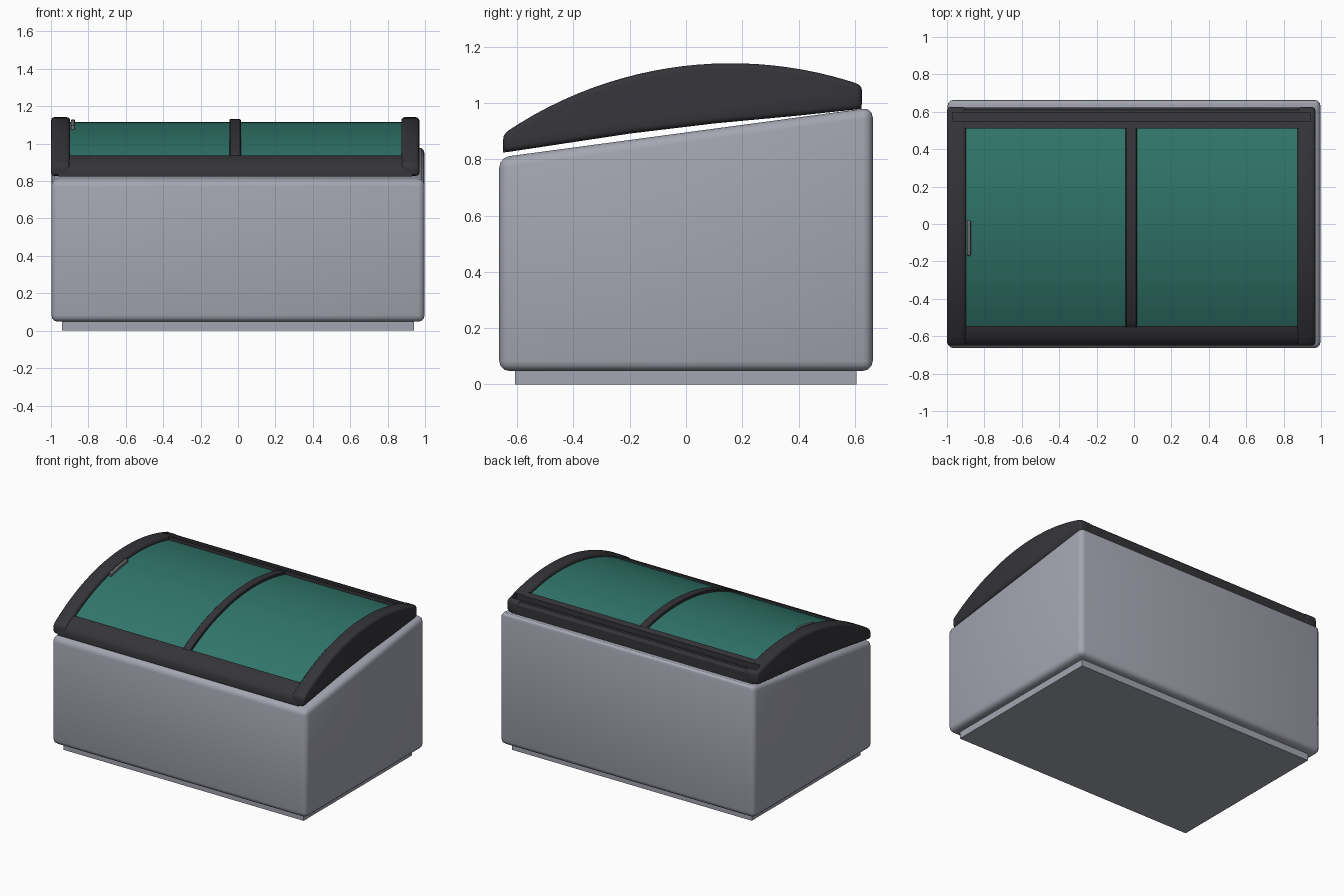
import bpy, bmesh, math

if "Cube" in bpy.data.objects:
    bpy.data.objects.remove(bpy.data.objects["Cube"])

R, CY, TOP = 1.43, 0.16, 1.142


def material(name, rgb):
    m = bpy.data.materials.new(name)
    m.diffuse_color = (*rgb, 1)
    m.use_nodes = True
    m.node_tree.nodes["Principled BSDF"].inputs["Base Color"].default_value = m.diffuse_color
    return m


GREY = material("cabinet grey", (0.37, 0.38, 0.44))
DARK = material("frame charcoal", (0.035, 0.035, 0.041))
GLASS = material("green glass", (0.03, 0.18, 0.145))
METAL = material("handle grey", (0.16, 0.16, 0.17))


def arc(y0, y1, inset, n=24):
    """Points on the curved lid line, lowered by inset."""
    r = R - inset
    ys = [y0 + (y1 - y0) * i / n for i in range(n + 1)]
    return [(y, TOP - R + math.sqrt(r * r - (y - CY) ** 2)) for y in ys]


def extrude(name, profile, x0, x1, mat, bevel=0, seg=3, cutter=None):
    """Extrude a (y, z) profile along x, then round and cut it."""
    bm = bmesh.new()
    a = [bm.verts.new((x0, y, z)) for y, z in profile]
    b = [bm.verts.new((x1, y, z)) for y, z in profile]
    n = len(a)
    bm.faces.new(a)
    bm.faces.new(b[::-1])
    for i in range(n):
        j = (i + 1) % n
        bm.faces.new((a[j], a[i], b[i], b[j]))
    bmesh.ops.recalc_face_normals(bm, faces=bm.faces)
    me = bpy.data.meshes.new(name)
    bm.to_mesh(me)
    bm.free()
    me.materials.append(mat)
    ob = bpy.data.objects.new(name, me)
    bpy.context.collection.objects.link(ob)
    if bevel:
        m = ob.modifiers.new("round", 'BEVEL')
        m.width, m.segments = bevel, seg
        m.limit_method, m.angle_limit = 'ANGLE', math.radians(35)
    if cutter:
        m = ob.modifiers.new("cut", 'BOOLEAN')
        m.object, m.operation, m.solver = cutter, 'DIFFERENCE', 'EXACT'
    if ob.modifiers:
        dg = bpy.context.evaluated_depsgraph_get()
        new = bpy.data.meshes.new_from_object(ob.evaluated_get(dg))
        ob.modifiers.clear()
        ob.data = new
    bpy.ops.object.select_all(action='DESELECT')
    ob.select_set(True)
    bpy.context.view_layer.objects.active = ob
    bpy.ops.object.shade_smooth_by_angle(angle=math.radians(32))
    return ob


# cabinet with sloping top, on a recessed plinth
extrude("cabinet", [(-0.664, 0.048), (0.664, 0.048), (0.664, 0.985), (-0.664, 0.807)],
        -0.998, 0.998, GREY, 0.035)
extrude("plinth", [(-0.608, 0), (0.606, 0), (0.606, 0.06), (-0.608, 0.06)],
        -0.94, 0.94, GREY)

# long groove in the rear of the lid
cutter = extrude("groove_cutter", [(0.55, 1.045), (0.597, 1.03), (0.597, 1.3), (0.55, 1.3)],
                 -0.97, 0.945, DARK)

# arched side rails of the lid
side = [(-0.65, 0.824)] + arc(-0.65, 0.626, 0) + \
    [(0.626, 0.98), (0.4, 0.956), (0.1, 0.928), (-0.2, 0.892)]
for name, x0, x1 in (("left_rail", -1.0, -0.897), ("right_rail", 0.873, 0.97)):
    extrude(name, side, x0, x1, DARK, 0.02, 3, cutter)

# front and rear rails
extrude("front_rail", [(-0.65, 0.824), (-0.65, 0.86), (-0.64, 0.882), (-0.61, 0.908),
                       (-0.57, 0.932), (-0.545, 0.938), (-0.545, 0.845)],
        -0.96, 0.93, DARK)
extrude("rear_rail", arc(0.51, 0.61, 0.004, 5) + [(0.624, 1.045), (0.624, 0.98), (0.51, 0.97)],
        -0.96, 0.93, DARK, 0, 1, cutter)
bpy.data.objects.remove(cutter)

# curved glass panes and the bar between them
for name, x0, x1 in (("left_glass", -0.91, -0.01), ("right_glass", -0.02, 0.885)):
    extrude(name, arc(-0.56, 0.53, 0.026) + arc(0.53, -0.56, 0.036), x0, x1, GLASS)
extrude("centre_bar", arc(-0.555, 0.52, 0.011) + arc(0.52, -0.555, 0.045),
        -0.045, 0.015, DARK, 0.004, 1)

# small sliding handle
extrude("handle", arc(-0.17, 0.02, 0.006, 8) + arc(0.02, -0.17, 0.03, 8),
        -0.893, -0.872, METAL, 0.005, 2)
